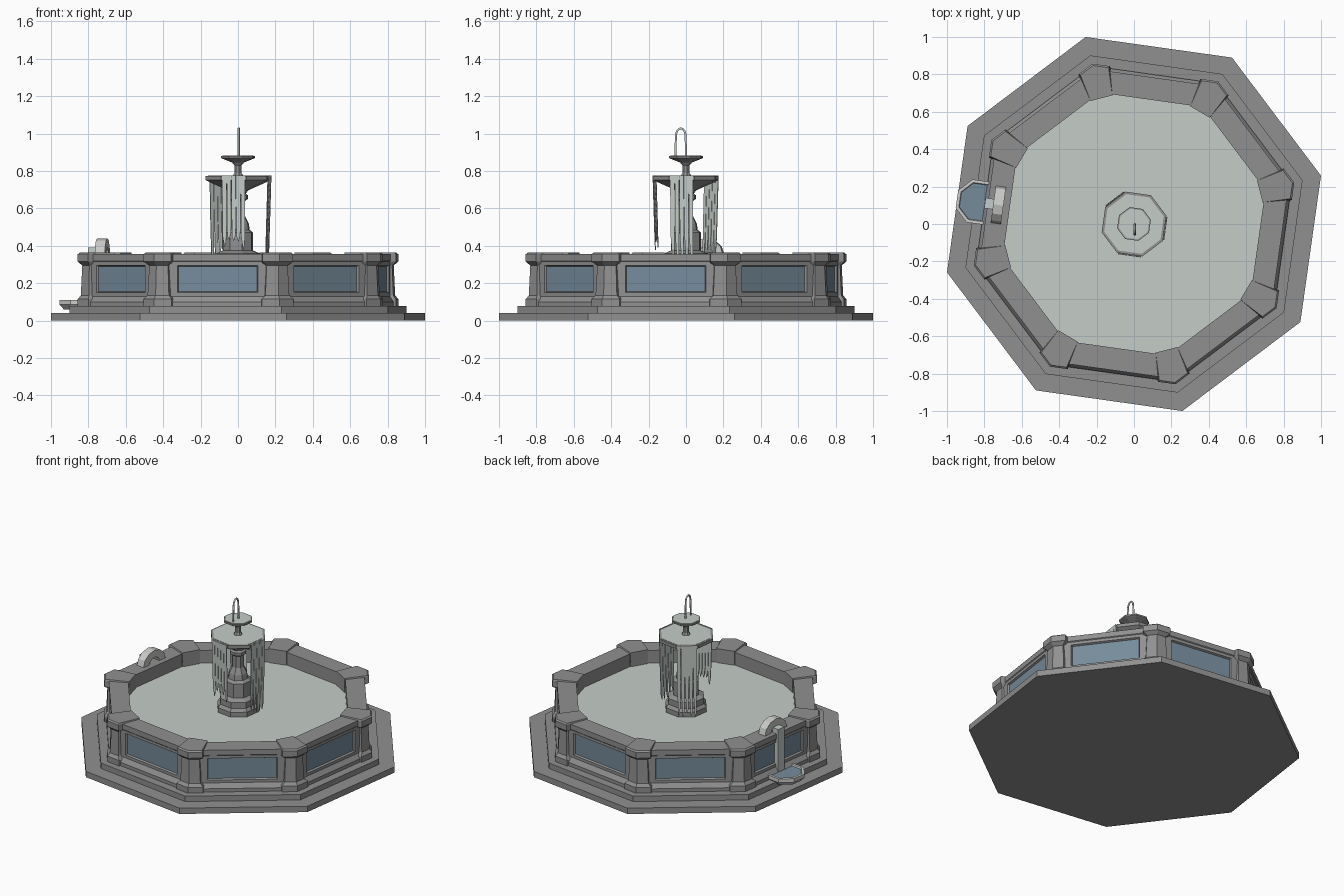
import bpy, bmesh, math, random
from mathutils import Vector, Matrix

random.seed(4)
if "Cube" in bpy.data.objects:
    bpy.data.objects.remove(bpy.data.objects["Cube"])

CORNER = math.radians(14.5)          # direction of the first octagon corner
STEP = math.pi / 4
SIDE = CORNER + STEP / 2             # direction of the first octagon side


def material(name, rgb):
    m = bpy.data.materials.new(name)
    m.use_nodes = True
    m.diffuse_color = (*rgb, 1)
    m.node_tree.nodes["Principled BSDF"].inputs["Base Color"].default_value = (*rgb, 1)
    return m


stone = material("grey stone", (0.28, 0.28, 0.28))
pale = material("pale stone", (0.6, 0.61, 0.59))
water = material("pale water", (0.56, 0.61, 0.58))
blue = material("blue panel", (0.18, 0.26, 0.33))


def finish(name, bm, mats):
    bmesh.ops.recalc_face_normals(bm, faces=bm.faces)
    mesh = bpy.data.meshes.new(name)
    bm.to_mesh(mesh)
    bm.free()
    for m in mats:
        mesh.materials.append(m)
    ob = bpy.data.objects.new(name, mesh)
    bpy.context.collection.objects.link(ob)
    return ob


def loft(rings, closed=False):
    """Skin a list of point rings, capped unless closed on itself."""
    bm = bmesh.new()
    loops = [[bm.verts.new(p) for p in ring] for ring in rings]
    n = len(loops[0])
    pairs = list(zip(loops, loops[1:])) + ([(loops[-1], loops[0])] if closed else [])
    for a, b in pairs:
        for i in range(n):
            j = (i + 1) % n
            bm.faces.new((a[i], a[j], b[j], b[i]))
    if not closed:
        bm.faces.new(loops[0])
        bm.faces.new(loops[-1])
    bmesh.ops.recalc_face_normals(bm, faces=bm.faces)
    return bm


def octagon(apothem, z, centre=(0, 0)):
    r = apothem / math.cos(STEP / 2)
    return [(centre[0] + r * math.cos(CORNER + k * STEP),
             centre[1] + r * math.sin(CORNER + k * STEP), z) for k in range(8)]


def turned(name, profile, mat, closed=False, centre=(0, 0)):
    return finish(name, loft([octagon(a, z, centre) for a, z in profile], closed), [mat])


def polar(angle, out, side, z):
    """Point at a distance out along a direction and side across it."""
    c, s = math.cos(angle), math.sin(angle)
    return Vector((c * out - s * side, s * out + c * side, z))


def block(name, angle, out, side, z, mat):
    rings = [[polar(angle, o, t, h) for o, t in
              ((out[0], side[0]), (out[1], side[0]), (out[1], side[1]), (out[0], side[1]))]
             for h in z]
    return finish(name, loft(rings), [mat])


# Stepped base
turned("base_slab", [(0.954, 0), (0.954, 0.04)], stone)
turned("upper_step", [(0.86, 0.04), (0.86, 0.077)], stone)

# Basin wall, with a recessed blue panel in every side
profile = [(0.806, 0.075), (0.806, 0.1), (0.785, 0.13), (0.785, 0.315),
           (0.79, 0.32), (0.79, 0.355), (0.67, 0.355), (0.67, 0.075)]
bm = loft([octagon(a, z) for a, z in profile], closed=True)
sides = [f for f in bm.faces if abs(f.normal.z) < 0.01
         and f.calc_center_median().xy.length > 0.75
         and 0.2 < f.calc_center_median().z < 0.25]
bmesh.ops.inset_individual(bm, faces=sides, thickness=0.027)
for f in sides:
    mid = f.calc_center_median()
    across = Vector((-f.normal.y, f.normal.x, 0))
    for v in f.verts:
        v.co -= across * ((v.co - mid).dot(across) * 0.29)
bmesh.ops.inset_individual(bm, faces=sides, thickness=0.008, depth=-0.012)
for f in sides:
    f.material_index = 1
finish("basin_wall", bm, [stone, blue])

# Corner pillars with foot, tapered shaft and cap
pillar = [(0.885, 0.088, 0.075), (0.885, 0.088, 0.115), (0.868, 0.066, 0.135),
          (0.86, 0.058, 0.295), (0.885, 0.085, 0.315), (0.885, 0.085, 0.355),
          (0.875, 0.078, 0.363)]
for k in range(8):
    a = CORNER + k * STEP
    rings = []
    for apex, half, z in pillar:
        edge = apex - half * math.tan(STEP / 2)
        rings.append([polar(a, o, t, z) for o, t in
                      ((0.695, -0.06), (edge, -half), (apex, 0), (edge, half), (0.695, 0.06))])
    finish(f"corner_pillar_{k + 1}", loft(rings), [stone])

# Pool surface
turned("pool_water", [(0.68, 0.255), (0.68, 0.268)], water)

# Central pedestal, bowl and upper dish
turned("pedestal", [(0.125, 0.25), (0.125, 0.3), (0.11, 0.32), (0.11, 0.36), (0.077, 0.375),
                    (0.077, 0.47), (0.06, 0.485), (0.055, 0.52), (0.036, 0.56), (0.036, 0.64),
                    (0.05, 0.65), (0.05, 0.67), (0.04, 0.68), (0.06, 0.705)], stone)
turned("large_bowl", [(0.05, 0.695), (0.07, 0.705), (0.145, 0.74), (0.165, 0.752),
                      (0.165, 0.774), (0.15, 0.774), (0.145, 0.764)], stone)
turned("bowl_water", [(0.152, 0.766), (0.152, 0.7755)], water)
turned("dish_stem", [(0.028, 0.77), (0.018, 0.79), (0.018, 0.83), (0.03, 0.845),
                     (0.08, 0.866), (0.086, 0.87), (0.086, 0.88), (0.07, 0.88)], stone)
turned("dish_water", [(0.078, 0.876), (0.078, 0.883)], water)

# Arching jet above the dish
curve = bpy.data.curves.new("water_jet", "CURVE")
curve.dimensions = "3D"
curve.bevel_depth = 0.006
curve.bevel_resolution = 1
jet = curve.splines.new("POLY")
path = [(0, 0.88)] + [(-0.028 + 0.026 * math.cos(t * math.pi / 8),
                       0.985 + 0.043 * math.sin(t * math.pi / 8)) for t in range(9)]
path.append((-0.057, 0.88))
jet.points.add(len(path) - 1)
for p, (y, z) in zip(jet.points, path):
    p.co = (0.004, y, z, 1)
curve.materials.append(water)
bpy.context.collection.objects.link(bpy.data.objects.new("water_jet", curve))

# Ragged sheets of water falling from three sides of the bowl
for n, (k, low) in enumerate(((2, 0.27), (5, 0.36), (7, 0.28))):
    a = SIDE + k * STEP
    bm = bmesh.new()
    for i in range(5):
        left = -0.062 + i * 0.025
        right = left + 0.0235
        foot = low + random.uniform(0, 0.08)
        outline = [(left, 0.775), (right, 0.775), (right, 0.5), (right - 0.003, foot + 0.03),
                   (left + 0.012, foot), (left + 0.002, 0.45)]
        rows = [[bm.verts.new(polar(a, 0.168 + off - (0.775 - z) * 0.03, t, z))
                 for t, z in outline] for off in (0, 0.004)]
        bm.faces.new(rows[0])
        bm.faces.new(rows[1])
        for j in range(6):
            q = (j + 1) % 6
            bm.faces.new((rows[0][j], rows[0][q], rows[1][q], rows[1][j]))
    finish(f"falling_water_{n + 1}", bm, [water])

# Small drinking basin on the step, fed by a spout under a rounded crest
WEST = SIDE + 3 * STEP
spot = polar(WEST, 0.84, 0, 0).xy
turned("small_basin", [(0.095, 0.06), (0.116, 0.085), (0.116, 0.11), (0.1, 0.11),
                       (0.095, 0.095)], pale, centre=spot)
turned("small_basin_water", [(0.1, 0.092), (0.1, 0.1)], blue, centre=spot)
block("spout_stream", WEST, (0.755, 0.805), (-0.028, 0.028), (0.098, 0.39), water)
rings = []
for i in range(7):
    t = math.pi * i / 6
    rings.append([polar(WEST, o, r * math.cos(t), 0.353 + 0.87 * r * math.sin(t))
                  for o, r in ((0.705, 0.045), (0.76, 0.045), (0.76, 0.1), (0.705, 0.1))])
finish("spout_crest", loft(rings), [pale])
